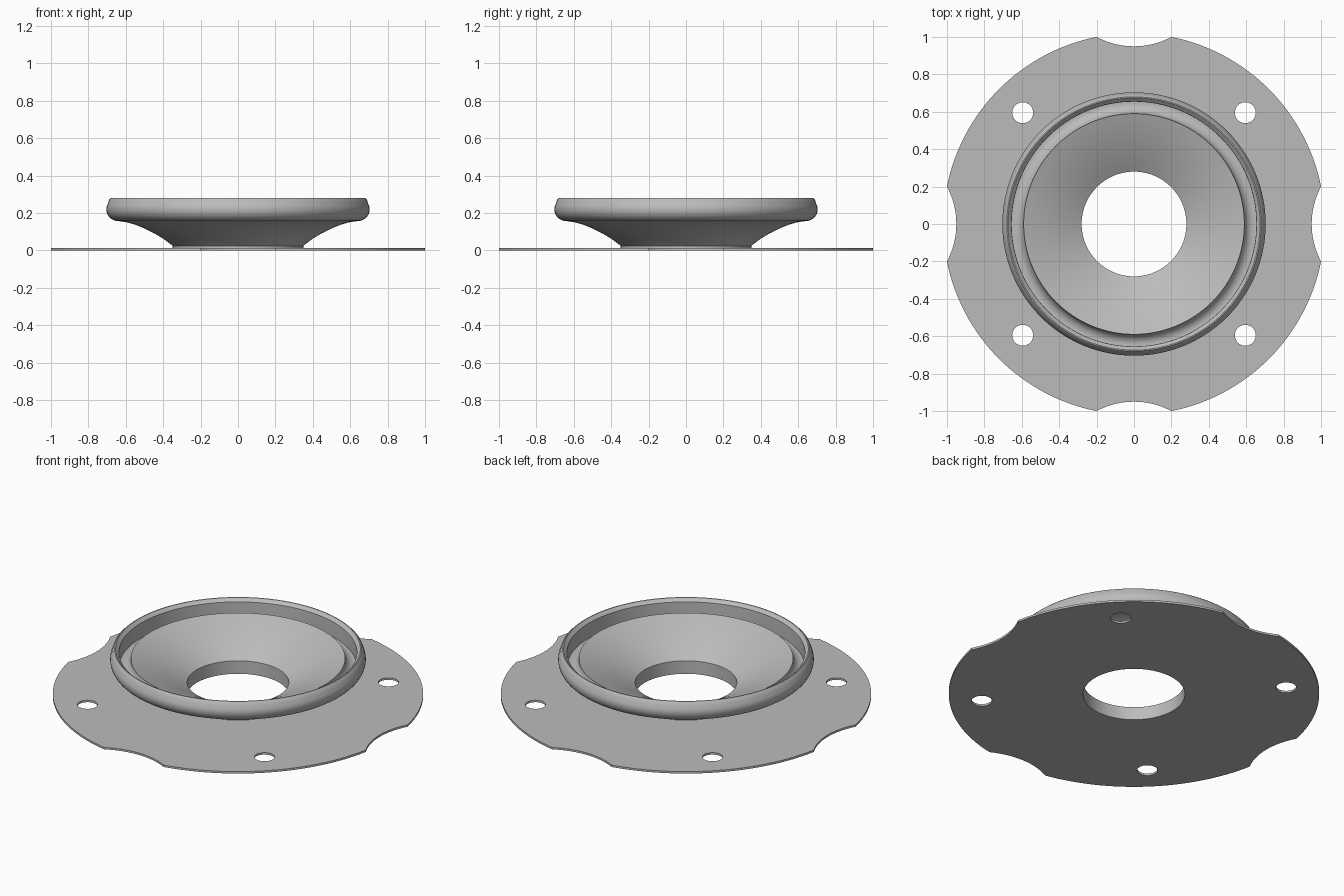
import bpy
import bmesh
from math import sin, cos, pi, asin, radians

if "Cube" in bpy.data.objects:
    bpy.data.objects.remove(bpy.data.objects["Cube"])

grey = bpy.data.materials.new("plain grey")
grey.use_nodes = True
colour = (0.5, 0.5, 0.5, 1)
grey.diffuse_color = colour
grey.node_tree.nodes["Principled BSDF"].inputs["Base Color"].default_value = colour

BORE = 0.28
THICK = 0.012


def arc(cx, cy, r, start, end, n):
    """Points along an arc, angles in radians."""
    steps = [start + (end - start) * i / n for i in range(n + 1)]
    return [(cx + r * cos(a), cy + r * sin(a)) for a in steps]


def finish(obj, angle):
    obj.data.materials.append(grey)
    bpy.ops.object.select_all(action="DESELECT")
    obj.select_set(True)
    bpy.context.view_layer.objects.active = obj
    bpy.ops.object.shade_smooth_by_angle(angle=radians(angle))


# Flange outline: four rim arcs joined by four shallow scallops
RIM, SCALLOP, SCALLOP_AT = 1.02, 0.425, 1.375
rim_half = asin(0.2 / RIM)
scallop_half = asin(0.2 / SCALLOP)
outline = []
for k in range(4):
    q = k * pi / 2
    outline += arc(SCALLOP_AT * cos(q), SCALLOP_AT * sin(q), SCALLOP,
                   q + pi + scallop_half, q + pi - scallop_half, 16)
    outline += arc(0, 0, RIM, q + rim_half, q + pi / 2 - rim_half, 32)[1:-1]

# Bore and four bolt holes
loops = [outline, arc(0, 0, BORE, 0, 2 * pi, 128)[:-1]]
for sx in (-1, 1):
    for sy in (-1, 1):
        loops.append(arc(sx * 0.595, sy * 0.595, 0.056, 0, 2 * pi, 40)[:-1])

curve = bpy.data.curves.new("flange_outline", "CURVE")
curve.dimensions = "2D"
curve.fill_mode = "BOTH"
curve.extrude = THICK / 2
for loop in loops:
    spline = curve.splines.new("POLY")
    spline.points.add(len(loop) - 1)
    for point, (x, y) in zip(spline.points, loop):
        point.co = (x, y, 0, 1)
    spline.use_cyclic_u = True
helper = bpy.data.objects.new("flange_outline", curve)
bpy.context.collection.objects.link(helper)
bpy.context.view_layer.update()
mesh = bpy.data.meshes.new_from_object(
    helper.evaluated_get(bpy.context.evaluated_depsgraph_get()))
bpy.data.objects.remove(helper)
flange = bpy.data.objects.new("flange", mesh)
bpy.context.collection.objects.link(flange)
bm = bmesh.new()
bm.from_mesh(mesh)
bmesh.ops.remove_doubles(bm, verts=bm.verts, dist=1e-5)
bmesh.ops.translate(bm, verts=bm.verts, vec=(0, 0, THICK / 2))
bmesh.ops.recalc_face_normals(bm, faces=bm.faces)
bm.to_mesh(mesh)
bm.free()
finish(flange, 20)

# Flared cup profile (radius, height)
neck = [(0.35, THICK), (0.35, 0.025), (0.357, 0.031), (0.40, 0.063),
        (0.445, 0.09), (0.50, 0.118), (0.55, 0.138), (0.60, 0.152), (0.64, 0.157)]
bulge = [(0.64 + 0.064 * cos(a), 0.22 + 0.063 * sin(a))
         for a in [radians(-80 + 10 * i) for i in range(12)]]
lip = [(0.69, 0.27), (0.68, 0.28), (0.674, 0.28), (0.655, 0.262), (0.654, 0.21)]
groove = arc(0.645, 0.226, 0.055, radians(-80), -pi, 10)
horn = []
for i in range(1, 11):
    t = i / 10
    horn.append((0.59 + (BORE - 0.59) * t,
                 0.226 + (0.079 - 0.226) * t + 0.04 * t * (1 - t)))
profile = neck + bulge + lip + groove + horn + [(BORE, THICK)]

# Spin the profile into a ring
bm = bmesh.new()
verts = [bm.verts.new((r, 0, z)) for r, z in profile]
edges = [bm.edges.new(pair) for pair in zip(verts, verts[1:])]
bmesh.ops.spin(bm, geom=verts + edges, cent=(0, 0, 0), axis=(0, 0, 1),
               angle=2 * pi, steps=128, use_merge=True)
bmesh.ops.remove_doubles(bm, verts=bm.verts, dist=1e-5)
bmesh.ops.recalc_face_normals(bm, faces=bm.faces)
# An open ring can be oriented either way: the bore wall must face the axis
wall = min(bm.faces, key=lambda f: f.calc_center_median().xy.length)
if wall.normal.xy.dot(wall.calc_center_median().xy) > 0:
    bmesh.ops.reverse_faces(bm, faces=bm.faces)
mesh = bpy.data.meshes.new("flared_cup")
bm.to_mesh(mesh)
bm.free()
cup = bpy.data.objects.new("flared_cup", mesh)
bpy.context.collection.objects.link(cup)
finish(cup, 30)
